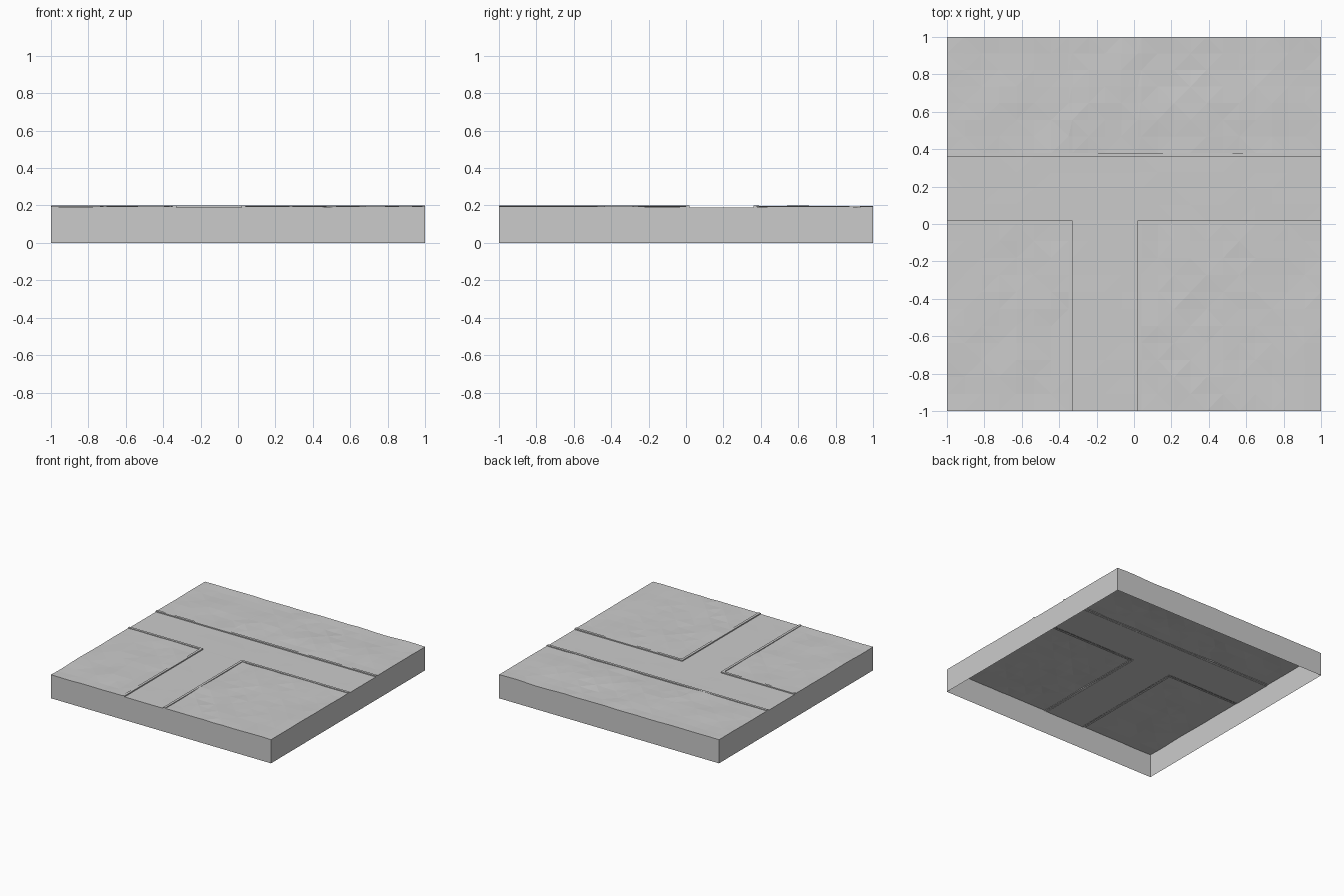
import bpy
import bmesh
from mathutils import Vector, noise

default_cube = bpy.data.objects.get("Cube")
if default_cube:
    bpy.data.objects.remove(default_cube, do_unlink=True)

stone = bpy.data.materials.new("plain grey")
stone.use_nodes = True
GREY = (0.6, 0.6, 0.6, 1)
stone.diffuse_color = GREY
stone.node_tree.nodes["Principled BSDF"].inputs["Base Color"].default_value = GREY

# Road layout: a street along x, and a branch towards the front
STREET = (0.02, 0.36)
BRANCH = (-0.33, 0.02)
KERB = 0.02
ROAD_Z = 0.19
KERB_Z = 0.199


def finish(bm, name):
    mesh = bpy.data.meshes.new(name)
    bm.to_mesh(mesh)
    bm.free()
    mesh.materials.append(stone)
    obj = bpy.data.objects.new(name, mesh)
    bpy.context.collection.objects.link(obj)
    return obj


def spaced(stops, step=0.09):
    """Evenly divide each stretch between stops."""
    values = [stops[0]]
    for a, b in zip(stops, stops[1:]):
        n = max(1, round((b - a) / step))
        values += [a + (b - a) * i / n for i in range(1, n + 1)]
    return values


def height(x, y):
    on_street = STREET[0] - KERB < y < STREET[1] + KERB
    on_branch = BRANCH[0] - KERB < x < BRANCH[1] + KERB and y < STREET[1]
    if on_street or on_branch:
        return ROAD_Z + 0.0008 * noise.noise(Vector((x * 3, y * 9, 2)))
    bump = noise.noise(Vector((x * 4, y * 4, 7)))
    fine = noise.noise(Vector((x * 11, y * 11, 3)))
    return max(0.186, min(0.199, 0.194 + 0.006 * bump + 0.004 * fine))


# Ground sheet with a skirt, open underneath
xs = spaced([-1, BRANCH[0] - KERB, BRANCH[0], BRANCH[1], BRANCH[1] + KERB, 1])
ys = spaced([-1, STREET[0] - KERB, STREET[0], STREET[1], STREET[1] + KERB, 1])
bm = bmesh.new()
grid = [[bm.verts.new((x, y, height(x, y))) for x in xs] for y in ys]
for j in range(len(ys) - 1):
    for i in range(len(xs) - 1):
        a, b = grid[j][i], grid[j][i + 1]
        c, d = grid[j + 1][i + 1], grid[j + 1][i]
        if (i + j) % 2:
            bm.faces.new((a, b, c))
            bm.faces.new((a, c, d))
        else:
            bm.faces.new((a, b, d))
            bm.faces.new((b, c, d))
rim = [e for e in bm.edges if e.is_boundary]
skirt = bmesh.ops.extrude_edge_only(bm, edges=rim)
for v in skirt["geom"]:
    if isinstance(v, bmesh.types.BMVert):
        v.co.z = 0
bmesh.ops.recalc_face_normals(bm, faces=bm.faces)
if sum(f.normal.z for f in bm.faces) < 0:
    bmesh.ops.reverse_faces(bm, faces=bm.faces)
finish(bm, "ground_tile")


# Kerbs: narrow raised strips, open underneath
def kerb(name, *strips):
    bm = bmesh.new()
    for x0, x1, y0, y1 in strips:
        box = bmesh.ops.create_cube(bm, size=1)["verts"]
        for v in box:
            v.co.x = x1 if v.co.x > 0 else x0
            v.co.y = y1 if v.co.y > 0 else y0
            v.co.z = KERB_Z if v.co.z > 0 else ROAD_Z - 0.002
    bm.normal_update()
    under = [f for f in bm.faces if f.normal.z < -0.5]
    bmesh.ops.delete(bm, geom=under, context="FACES")
    finish(bm, name)


near = STREET[0] - KERB
kerb("back_kerb", (-1, 1, STREET[1], STREET[1] + KERB))
kerb("right_corner_kerb", (-1, BRANCH[0], near, STREET[0]),
     (BRANCH[0] - KERB, BRANCH[0], -1, near))
kerb("left_corner_kerb", (BRANCH[1], 1, near, STREET[0]),
     (BRANCH[1], BRANCH[1] + KERB, -1, near))
